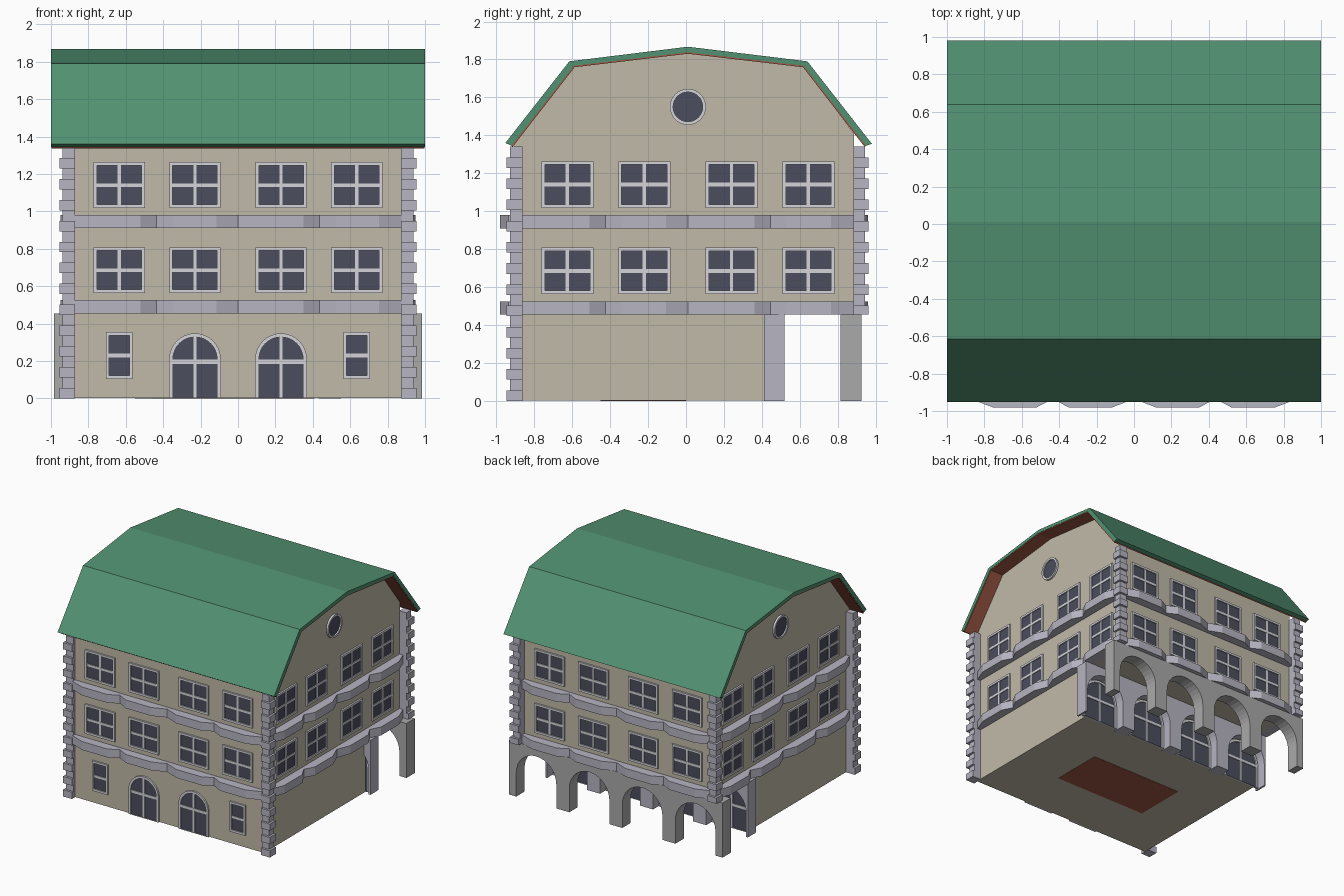
import bpy, bmesh
from math import sin, cos, pi, radians
from mathutils import Matrix, Vector

if "Cube" in bpy.data.objects:
    bpy.data.objects.remove(bpy.data.objects["Cube"])

COLORS = {"tan": (0.53, 0.49, 0.39), "stone": (0.47, 0.46, 0.54), "frame": (0.66, 0.66, 0.70),
          "glass": (0.07, 0.075, 0.11), "green": (0.085, 0.29, 0.17), "red": (0.35, 0.10, 0.06),
          "grey": (0.40, 0.40, 0.40)}
parts = {}


def get(name, color):
    return parts.setdefault(name, (bmesh.new(), color))[0]


def loft(bm, a, b, M=Matrix(), caps=True):
    """Join two matching closed loops of 3D points into a solid."""
    va = [bm.verts.new(M @ Vector(p)) for p in a]
    vb = [bm.verts.new(M @ Vector(p)) for p in b]
    n = len(a)
    for i in range(n):
        j = (i + 1) % n
        bm.faces.new((va[i], va[j], vb[j], vb[i]))
    if caps:
        bm.faces.new(va[::-1])
        bm.faces.new(vb)


def plate(bm, pts, n0, n1, M):
    """Outline (across, up) thickened along the outward direction of a facade."""
    loft(bm, [(u, -n0, z) for u, z in pts], [(u, -n1, z) for u, z in pts], M)


def ring(bm, outer, inner, n0, n1, M):
    loops = [[bm.verts.new(M @ Vector((u, -n, z))) for u, z in pts]
             for pts, n in ((outer, n0), (outer, n1), (inner, n1), (inner, n0))]
    k = len(outer)
    for s in range(4):
        p, q = loops[s], loops[(s + 1) % 4]
        for i in range(k):
            j = (i + 1) % k
            bm.faces.new((p[i], p[j], q[j], q[i]))


def rect(u0, u1, z0, z1):
    return [(u0, z0), (u1, z0), (u1, z1), (u0, z1)]


def arc(c, z, r, n=16, end=pi):
    return [(c + r * cos(end * i / n), z + r * sin(end * i / n)) for i in range(n + 1)]


def arch(c, hw, z0, zs):
    return [(c - hw, z0), (c + hw, z0)] + arc(c, zs, hw)


def box(bm, x0, x1, y0, y1, z0, z1):
    plate(bm, rect(x0, x1, z0, z1), -y0, -y1, Matrix())


def facade(angle, x, y):
    return Matrix.Translation((x, y, 0)) @ Matrix.Rotation(radians(angle), 4, 'Z')


FRONT, BACK = facade(0, 0, -0.905), facade(180, 0, 0.885)
RIGHT, LEFT = facade(90, 0.875, 0.01), facade(-90, -0.875, 0.01)
INNER = facade(180, 0, 0.44)
frames, glass = get("window_frames", "frame"), get("window_glass", "glass")


def window(M, c, hw, z0, z1, bar, mullion=True):
    b = 0.018
    plate(glass, rect(c - hw + .01, c + hw - .01, z0 + .01, z1 - .01), -.005, .005, M)
    ring(frames, rect(c - hw, c + hw, z0, z1), rect(c - hw + b, c + hw - b, z0 + b, z1 - b), -.005, .014, M)
    plate(frames, rect(c - hw + b, c + hw - b, bar - .01, bar + .01), 0, .011, M)
    if mullion:
        plate(frames, rect(c - .009, c + .009, z0 + b, z1 - b), 0, .01, M)


def arched_window(M, c, hw, zs):
    b = 0.02
    plate(glass, arch(c, hw - .01, 0.004, zs), -.005, .005, M)
    ring(frames, arch(c, hw, 0.002, zs), arch(c, hw - b, 0.004, zs), -.005, .014, M)
    plate(frames, rect(c - hw + b, c + hw - b, .185, .207), 0, .011, M)
    plate(frames, rect(c - .009, c + .009, 0.004, zs + hw - b), 0, .01, M)


# Walls with gables and the recessed ground floor, cut from one side profile
side = [(-.905, .002), (.44, .002), (.44, .455), (.885, .455), (.885, 1.41), (.62, 1.76),
        (.01, 1.832), (-.59, 1.76), (-.905, 1.355)]
loft(get("walls", "tan"), [(-.875, y, z) for y, z in side], [(.875, y, z) for y, z in side])
box(get("floor_panel", "red"), -.46, .41, -.45, 0, 0, .004)

# Gambrel roof and its red lining
top = [(-.952, 1.36), (-.615, 1.79), (.01, 1.867), (.64, 1.79), (.98, 1.355)]
under = [(-.92, 1.345), (-.59, 1.767), (.01, 1.838), (.62, 1.767), (.948, 1.345)]
for name, col, hx, prof in (
        ("roof", "green", 1, top + under[::-1]),
        ("roof_lining", "red", .997, under + [(y * .995, z - .008) for y, z in under[::-1]])):
    loft(get(name, col), [(-hx, y, z) for y, z in prof], [(hx, y, z) for y, z in prof])

# Upper windows and bulging string courses on all four sides
plan = [(-.875, -.01), (-.875, .03)]
for base, f0, f1 in ((-.435, -.755, -.52), (0, -.35, -.115), (.435, .115, .35), (.875, .52, .755)):
    plan += [(f0, .075), (f1, .075), (base, .03)]
plan.append((.875, -.01))
bands = get("string_courses", "stone")
for M in (FRONT, BACK, RIGHT, LEFT):
    for z in (.455, .91):
        loft(bands, [(u, -n, z) for u, n in plan], [(u, -n, z + .07) for u, n in plan], M)
        for c in (-.635, -.23, .23, .635):
            window(M, c, .137, z + .108, z + .353, z + .23)

# Round gable windows
for M in (RIGHT, LEFT):
    outer, inner = (arc(0, 1.55, r, 32, 2 * pi)[:-1] for r in (.095, .078))
    ring(frames, outer, inner, -.005, .016, M)
    plate(glass, inner, -.005, .005, M)

# Front ground floor openings
for s in (-1, 1):
    window(FRONT, s * .635, .072, .105, .355, .23, False)
    arched_window(FRONT, s * .23, .138, .21)


# Back arcade and the matching arches on the recessed wall
def arcade(name, color, hx, y0, y1):
    pts = [(-hx, 0), (-hx, .455), (hx, .455), (hx, 0)]
    for c in (.735, .245, -.245, -.735):
        pts += [(c + .185, 0)] + arc(c, .2, .185) + [(c - .185, 0)]
    plate(get(name, color), pts, -y0, -y1, Matrix())


arcade("back_arcade", "grey", .985, .815, .925)
arcade("inner_arcade", "stone", .935, .41, .52)
for c in (-.735, -.245, .245, .735):
    arched_window(INNER, c, .175, .2)

# Corner quoins, alternating wide and narrow blocks
quoins = get("corner_quoins", "stone")
h = 1.34 / 24
for sx in (-1, 1):
    for sy in (-1, 1):
        for i in range(24):
            z0, z1 = i * h, (i + 1) * h
            if sy > 0 and z1 < .47:
                continue
            if sy > 0:
                z0 = max(z0, .455)
            e = .018 * (i % 2)
            x0, x1 = sorted((sx * .872, sx * (.955 - e)))
            y0, y1 = (-.945 + e, -.862) if sy < 0 else (.882, .962 - e)
            box(quoins, x0, x1, y0, y1, z0, z1)

# Turn every collected part into an object
mats = {}
for name, col in COLORS.items():
    mats[name] = bpy.data.materials.new(name)
    mats[name].diffuse_color = (*col, 1)
for name, (bm, color) in parts.items():
    bmesh.ops.recalc_face_normals(bm, faces=bm.faces)
    mesh = bpy.data.meshes.new(name)
    bm.to_mesh(mesh)
    bm.free()
    mesh.materials.append(mats[color])
    bpy.context.collection.objects.link(bpy.data.objects.new(name, mesh))

for m in bpy.data.materials:
    if m.users and not m.is_grease_pencil:
        m.use_nodes = True
        m.node_tree.nodes["Principled BSDF"].inputs["Base Color"].default_value = m.diffuse_color
